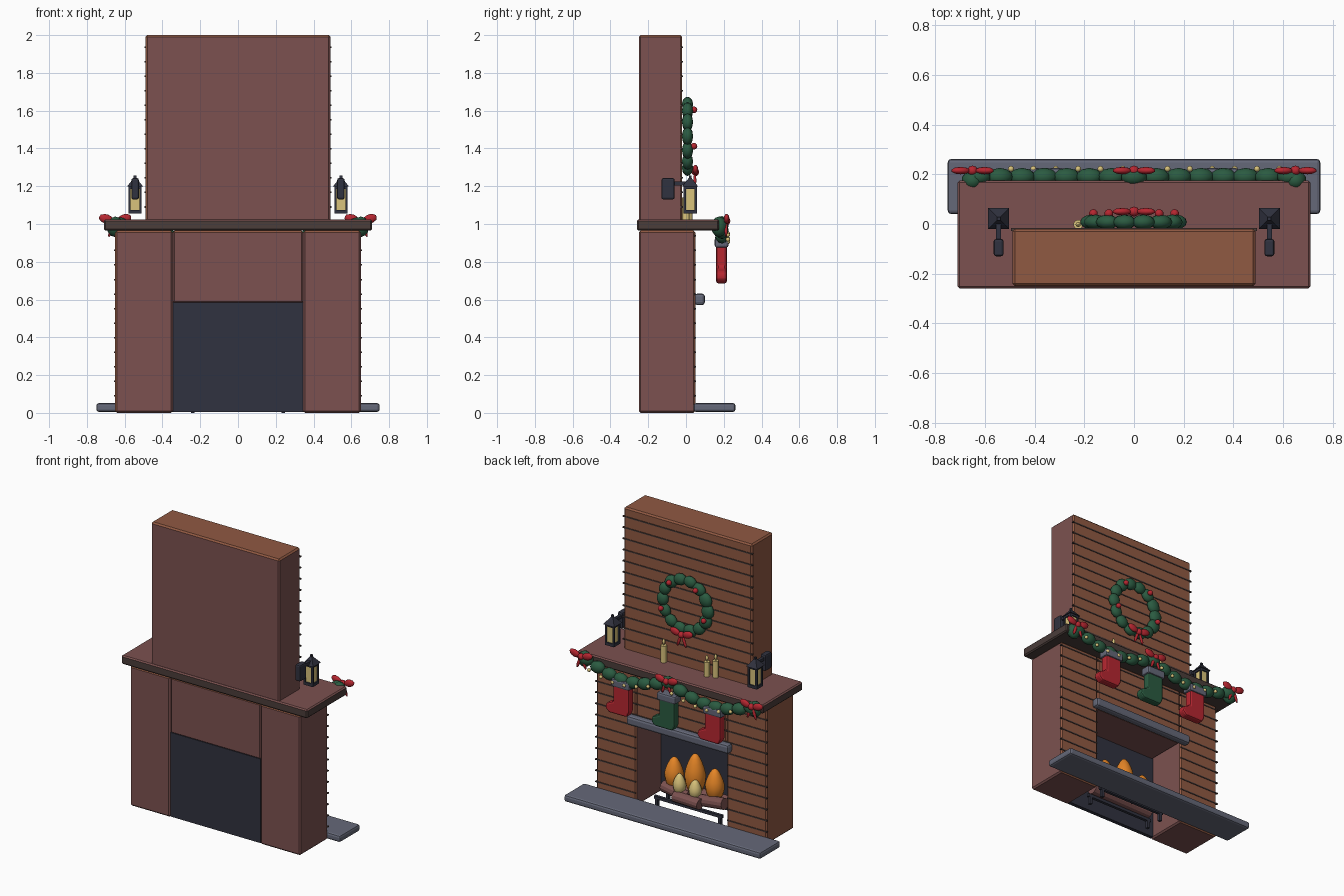
import bpy, bmesh, math, random
from mathutils import Matrix, Vector, Euler

random.seed(4)
cube = bpy.data.objects.get("Cube")
if cube:
    bpy.data.objects.remove(cube, do_unlink=True)


def material(name, r, g, b):
    m = bpy.data.materials.new(name)
    m.use_nodes = True
    m.diffuse_color = (r, g, b, 1)
    bsdf = next(n for n in m.node_tree.nodes if n.type == 'BSDF_PRINCIPLED')
    bsdf.inputs["Base Color"].default_value = (r, g, b, 1)
    return m


BRICK = material("warm_brick", .28, .10, .055)
ROSE = material("rose_brick", .2, .083, .08)
WOOD = material("dark_wood", .07, .047, .042)
SLATE = material("slate", .13, .14, .19)
GREEN = material("pine_green", .024, .105, .053)
RED = material("ribbon_red", .47, .02, .03)
ORANGE = material("flame_orange", .8, .24, .02)
CREAM = material("candle_cream", .7, .55, .2)
IRON = material("black_iron", .03, .032, .05)


def finish(name, bm, mats, smooth=False, rule=None):
    bm.normal_update()
    for f in bm.faces:
        f.smooth = smooth
        if rule:
            f.material_index = rule(f)
    me = bpy.data.meshes.new(name)
    bm.to_mesh(me)
    bm.free()
    for m in mats:
        me.materials.append(m)
    ob = bpy.data.objects.new(name, me)
    bpy.context.collection.objects.link(ob)
    return ob


def add_box(bm, lo, hi):
    lo, hi = Vector(lo), Vector(hi)
    mat = Matrix.Translation((lo + hi) / 2) @ Matrix.Diagonal((hi - lo).to_4d())
    bmesh.ops.create_cube(bm, size=1, matrix=mat)


def box(name, lo, hi, mats, bevel=0.0, segs=1, rule=None):
    bm = bmesh.new()
    add_box(bm, lo, hi)
    if bevel:
        bmesh.ops.bevel(bm, geom=bm.edges[:], offset=bevel, segments=segs,
                        profile=.5, affect='EDGES')
    return finish(name, bm, mats, rule=rule)


def blobs(name, mat, items):
    """Rounded lumps, each given as (centre, radii, tilt about y)."""
    bm = bmesh.new()
    for loc, size, tilt in items:
        m = Matrix.LocRotScale(Vector(loc), Euler((0, tilt, 0)), Vector(size))
        bmesh.ops.create_icosphere(bm, subdivisions=2, radius=1, matrix=m)
    return finish(name, bm, [mat], smooth=True)


def rod(bm, a, b, r1, r2, segs=12):
    a, b = Vector(a), Vector(b)
    rot = (b - a).to_track_quat('Z', 'Y').to_matrix().to_4x4()
    bmesh.ops.create_cone(bm, cap_ends=True, segments=segs, radius1=r1, radius2=r2,
                          depth=(b - a).length, matrix=Matrix.Translation((a + b) / 2) @ rot)


# Brickwork: warm on the decorated side, top and outer right flank
def brick_rule(f):
    n, c = f.normal, f.calc_center_median()
    return 0 if n.y > .5 or n.z > .5 or (n.x < -.5 and c.x < -.4) else 1


def masonry(name, lo, hi):
    return box(name, lo, hi, [BRICK, ROSE], .01, rule=brick_rule)


masonry("chimney_breast", (-.49, -.25, 1.015), (.49, -.02, 2))
masonry("left_pillar", (.345, -.25, 0), (.65, .05, .965))
masonry("right_pillar", (-.65, -.25, 0), (-.345, .05, .965))
masonry("lintel_wall", (-.345, -.245, .58), (.345, .05, .965))
box("firebox_back", (-.345, -.245, .005), (.345, -.22, .585), [IRON])


# Mortar courses
def courses(name, z0, z1, spans, y):
    bm = bmesh.new()
    z = z0
    while z < z1:
        for x0, x1, bottom in spans:
            if z > bottom:
                add_box(bm, (x0, y - .008, z - .004), (x1, y + .004, z + .004))
        z += .077
    finish(name, bm, [WOOD])


courses("chimney_mortar", 1.09, 1.97, [(-.496, .496, 0)], -.02)
courses("surround_mortar", .09, .94,
        [(-.656, -.35, 0), (.35, .656, 0), (-.35, .35, .6)], .05)

# Mantel, hearth slab and lintel bar
box("mantel_shelf", (-.71, -.26, .965), (.71, .175, 1.025), [ROSE, WOOD], .008,
    rule=lambda f: 0 if f.normal.z > .5 else 1)
box("hearth_slab", (-.75, .04, .005), (.75, .262, .052), [SLATE], .014, 2)
box("lintel_bar", (-.39, .045, .57), (.39, .1, .632), [SLATE], .016, 2)

# Fire: grate, logs and flames
bm = bmesh.new()
for y in (-.15, -.03):
    add_box(bm, (-.26, y - .01, .05), (.26, y + .01, .07))
for s in (-1, 1):
    for y in (-.15, -.03):
        add_box(bm, (s * .24 - .01, y - .01, 0), (s * .24 + .01, y + .01, .06))
finish("fire_grate", bm, [IRON])

bm = bmesh.new()
rod(bm, (-.24, -.14, .11), (.24, -.13, .11), .04, .04)
rod(bm, (-.26, -.05, .14), (-.04, -.06, .11), .038, .038)
rod(bm, (.22, -.07, .13), (.02, -.05, .11), .038, .038)
rod(bm, (-.1, -.01, .11), (.1, -.02, .11), .036, .036)
finish("logs", bm, [ROSE])


def flame(name, mat, x, y, z0, z1, r):
    bm = bmesh.new()
    bmesh.ops.create_uvsphere(bm, u_segments=12, v_segments=10, radius=1)
    for v in bm.verts:
        k = 1 - .3 * max(v.co.z, 0)
        v.co = (x + v.co.x * r * k, y + v.co.y * r * k,
                (z0 + z1) / 2 + v.co.z * (z1 - z0) / 2)
    finish(name, bm, [mat], smooth=True)


flame("left_flame", ORANGE, .16, -.1, .11, .335, .062)
flame("middle_flame", ORANGE, 0, -.1, .11, .4, .068)
flame("right_flame", ORANGE, -.15, -.1, .11, .335, .062)
flame("left_flame_core", CREAM, .085, -.05, .11, .26, .042)
flame("right_flame_core", CREAM, -.035, -.05, .11, .25, .042)


# Ribbon bow: two loops, a knot and two tails
def bow(name, x, y, z):
    parts = [((x, y, z), (.022, .02, .022), 0)]
    for s in (-1, 1):
        parts.append(((x + s * .048, y, z + .012), (.04, .015, .025), -s * .3))
        parts.append(((x + s * .02, y - .003, z - .045), (.011, .008, .042), -s * .35))
    blobs(name, RED, parts)


# Wreath
lobes, berries = [], []
for i in range(14):
    a = math.tau * i / 14
    k = random.uniform(.92, 1.08)
    lobes.append(((.172 * math.cos(a), .008, 1.465 + .172 * math.sin(a)),
                  (.05 * k, .03, .043 * k), math.pi / 2 - a))
for i in range(5):
    a = math.radians(54 + 72 * i)
    if i != 3:
        berries.append(((.172 * math.cos(a), .042, 1.465 + .172 * math.sin(a)), (.018,) * 3, 0))
blobs("wreath", GREEN, lobes)
blobs("wreath_berries", RED, berries)
bow("wreath_bow", 0, .05, 1.275)


# Garland hanging in two swags, with small lights
def swag(x):
    return 1.0 - .075 * abs(math.sin(math.pi * x / .65))


lobes, lights = [], []
for i in range(15):
    x = -.63 + .09 * i
    lobes.append(((x, .19, swag(x)), (.054, .036, .042), random.uniform(-.3, .3)))
    if i % 7:
        lights.append(((x + .045, .222, swag(x) - .02), (.012,) * 3, 0))
for s in (-1, 1):
    lobes.append(((s * .65, .175, .985), (.045, .042, .055), 0))
blobs("garland", GREEN, lobes)
blobs("garland_lights", CREAM, lights)
for name, x in (("left_bow", .65), ("middle_bow", 0), ("right_bow", -.65)):
    bow(name, x, .215, 1.015)


# Stockings
OUTLINE = [(-.062, .89), (-.062, .72), (-.045, .685), (.09, .685), (.118, .71),
           (.112, .745), (.058, .77), (.058, .89)]


def stocking(name, x, mat):
    bm = bmesh.new()
    face = bm.faces.new([bm.verts.new((x + px, .16, pz)) for px, pz in OUTLINE])
    new = bmesh.ops.extrude_face_region(bm, geom=[face])["geom"]
    bmesh.ops.translate(bm, vec=(0, .056, 0), verts=[v for v in new if isinstance(v, bmesh.types.BMVert)])
    bmesh.ops.recalc_face_normals(bm, faces=bm.faces[:])
    bmesh.ops.bevel(bm, geom=bm.edges[:], offset=.012, segments=2, profile=.5, affect='EDGES')
    finish(name, bm, [mat])
    box(name + "_cuff", (x - .073, .152, .875), (x + .069, .225, .93), [SLATE], .012, 2)


stocking("left_stocking", .35, RED)
stocking("middle_stocking", 0, GREEN)
stocking("right_stocking", -.35, RED)

# Candles on the mantel
for i, (x, y, h) in enumerate([(.17, 0, .115), (-.17, .015, .1), (-.225, -.002, .115)]):
    bm = bmesh.new()
    rod(bm, (x, y, 1.02), (x, y, 1.025 + h), .019, .019)
    rod(bm, (x, y, 1.025 + h), (x, y, 1.033 + h), .004, .004, 6)
    finish("candle_%d" % (i + 1), bm, [CREAM])
    flame("candle_flame_%d" % (i + 1), CREAM, x, y, 1.03 + h, 1.07 + h, .01)

# Lanterns with wall brackets
for side, x in (("left", .545), ("right", -.545)):
    y = .022
    bm = bmesh.new()
    add_box(bm, (x - .035, y - .035, 1.055), (x + .035, y + .035, 1.075))
    add_box(bm, (x - .035, y - .035, 1.185), (x + .035, y + .035, 1.2))
    for sx in (-1, 1):
        for sy in (-1, 1):
            cx, cy = x + sx * .029, y + sy * .029
            add_box(bm, (cx - .006, cy - .006, 1.07), (cx + .006, cy + .006, 1.19))
    roof = Matrix.Translation((x, y, 1.222)) @ Matrix.Rotation(math.pi / 4, 4, 'Z')
    bmesh.ops.create_cone(bm, cap_ends=True, segments=4, radius1=.06, radius2=.008,
                          depth=.048, matrix=roof)
    add_box(bm, (x - .007, y - .007, 1.24), (x + .007, y + .007, 1.258))
    add_box(bm, (x - .01, -.07, 1.205), (x + .01, y, 1.225))
    finish(side + "_lantern", bm, [IRON])
    box(side + "_lantern_glass", (x - .026, y - .026, 1.07), (x + .026, y + .026, 1.188), [CREAM])
    box(side + "_lantern_bracket", (x - .02, -.13, 1.13), (x + .02, -.06, 1.243), [IRON], .01, 2)
